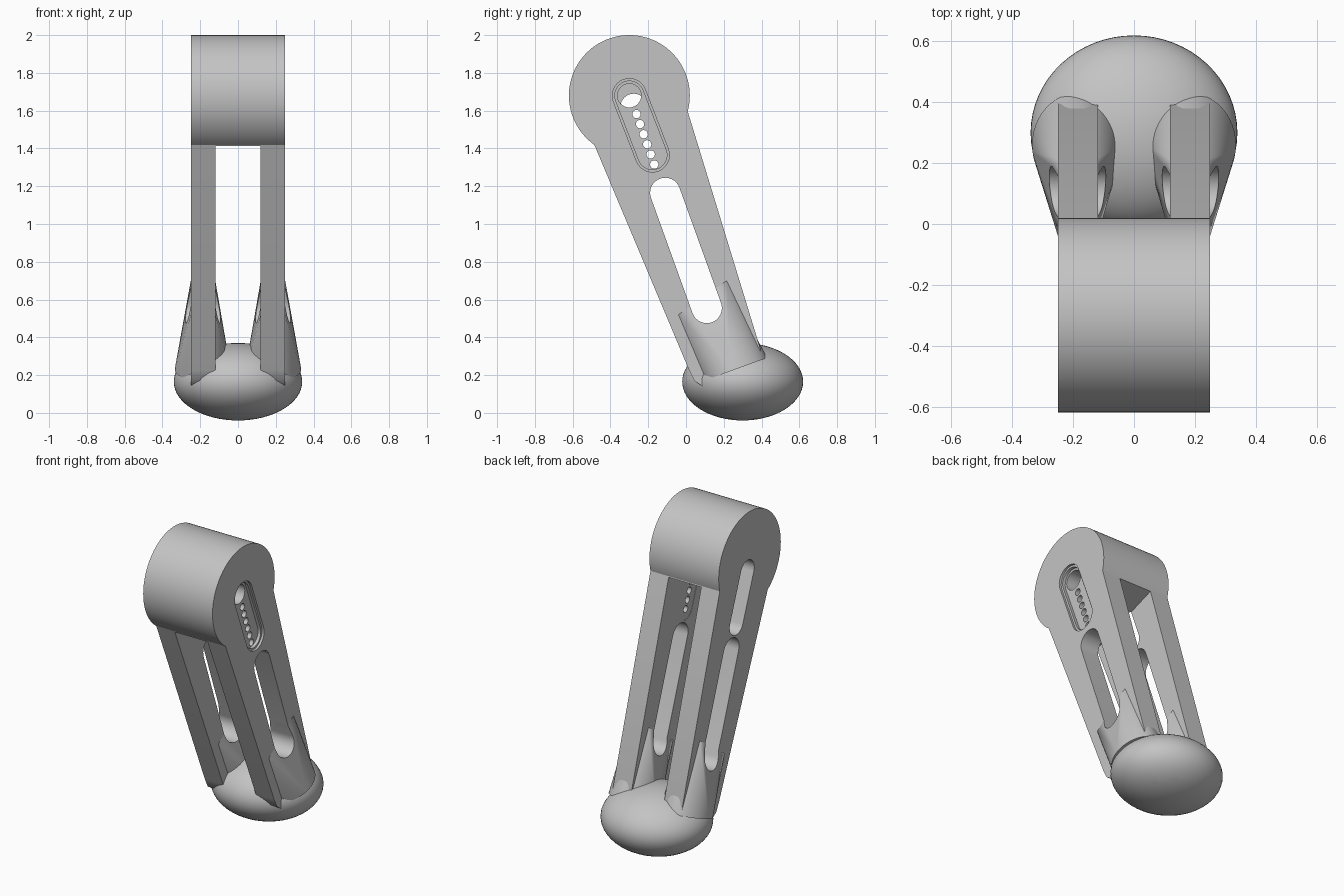
import bpy
import bmesh
from math import sin, cos, tau, radians, atan2, pi

if "Cube" in bpy.data.objects:
    bpy.data.objects.remove(bpy.data.objects["Cube"])

grey = bpy.data.materials.new("plain grey")
grey.use_nodes = True
grey.diffuse_color = (0.55, 0.55, 0.55, 1)
grey.node_tree.nodes["Principled BSDF"].inputs["Base Color"].default_value = (0.55, 0.55, 0.55, 1)


def add_object(name, bm):
    bmesh.ops.recalc_face_normals(bm, faces=bm.faces)
    mesh = bpy.data.meshes.new(name)
    bm.to_mesh(mesh)
    bm.free()
    mesh.materials.append(grey)
    obj = bpy.data.objects.new(name, mesh)
    bpy.context.collection.objects.link(obj)
    return obj


def prism(name, outline, x0, x1):
    """Side outline of (y, z) points, extruded across x."""
    bm = bmesh.new()
    face = bm.faces.new([bm.verts.new((x0, y, z)) for y, z in outline])
    new = bmesh.ops.extrude_face_region(bm, geom=[face])["geom"]
    bmesh.ops.translate(bm, vec=(x1 - x0, 0, 0),
                        verts=[v for v in new if isinstance(v, bmesh.types.BMVert)])
    return add_object(name, bm)


def circle(c, r, n=32):
    return [(c[0] + r * cos(tau * i / n), c[1] + r * sin(tau * i / n)) for i in range(n)]


def capsule(a, b, r, n=16):
    """Rounded slot outline between two centres."""
    start = atan2(b[1] - a[1], b[0] - a[0]) + pi / 2
    pts = []
    for c, base in ((a, start), (b, start + pi)):
        for i in range(n + 1):
            t = base + pi * i / n
            pts.append((c[0] + r * cos(t), c[1] + r * sin(t)))
    return pts


def combine(obj, tool, operation="DIFFERENCE", keep=False):
    mod = obj.modifiers.new("combine", "BOOLEAN")
    mod.operation, mod.solver, mod.object = operation, "EXACT", tool
    bpy.context.view_layer.objects.active = obj
    bpy.ops.object.modifier_apply(modifier=mod.name)
    if not keep:
        bpy.data.objects.remove(tool)


def smooth(obj):
    bpy.ops.object.select_all(action="DESELECT")
    obj.select_set(True)
    bpy.context.view_layer.objects.active = obj
    bpy.ops.object.shade_smooth_by_angle(angle=radians(30))


# Round head joined to the tapered leg
head = (-0.30, 1.68)
body = prism("forked_leg", circle(head, 0.32, 96), -0.25, 0.25)
taper = prism("taper", [(-0.55, 1.573), (0.016, 0.227), (0.045, 0.17), (0.09, 0.14),
                        (0.40, 0.25), (0.395, 0.335), (0.01, 1.593), (-0.002, 1.632)], -0.25, 0.25)
combine(body, taper, "UNION")

# Gap between the two arms
combine(body, prism("gap", [(-0.9, 1.262), (0.5, 1.766), (0.9, -0.2), (-0.9, -0.2)], -0.118, 0.118))

# Long window through both arms
window = prism("window_cutter", capsule((-0.11, 1.165), (0.11, 0.555), 0.08), -0.5, 0.5)
window.hide_render = True
combine(body, window, keep=True)

# Stepped pocket on one side, deep slot on the other
low = (-0.178, 1.365)
combine(body, prism("rim", capsule(head, low, 0.09), 0.235, 0.3))
combine(body, prism("pocket", capsule(head, low, 0.077), 0.215, 0.3))
combine(body, prism("slot", capsule((-0.277, 1.62), (-0.163, 1.317), 0.07), -0.3, 0.12))

# One large hole and a row of small ones in the pocket floor
combine(body, prism("hole", circle(head, 0.063), 0.05, 0.3))
for i in range(6):
    spot = (-0.262 + 0.0188 * i, 1.582 - 0.0534 * i)
    combine(body, prism("hole", circle(spot, 0.022, 20), 0.05, 0.3))
smooth(body)

# Flared collars where the arms meet the foot
for side, name in ((1, "left_collar"), (-1, "right_collar")):
    bm = bmesh.new()
    for x in (0.12, 0.25):
        for y, z in ((-0.04, 0.52), (0.215, 0.70)):
            bm.verts.new((side * x, y, z))
    for i in range(48):
        t = tau * i / 48
        u = 0.18 * sin(t)
        bm.verts.new((side * (0.187 + 0.148 * cos(t)), 0.26 + u * cos(0.35), 0.23 + u * sin(0.35)))
    bmesh.ops.convex_hull(bm, input=bm.verts)
    collar = add_object(name, bm)
    combine(collar, window, keep=True)
    smooth(collar)
bpy.data.objects.remove(window)

# Rounded foot with a shallow arched sole
bm = bmesh.new()
bmesh.ops.create_uvsphere(bm, u_segments=64, v_segments=32, radius=1)
bmesh.ops.scale(bm, vec=(0.34, 0.32, 0.205), verts=bm.verts)
bmesh.ops.translate(bm, vec=(0, 0.30, 0.165), verts=bm.verts)
foot = add_object("foot", bm)
bm = bmesh.new()
bmesh.ops.create_cone(bm, cap_ends=True, segments=256, radius1=0.8, radius2=0.8, depth=2)
for v in bm.verts:
    v.co = (v.co.x, v.co.z, v.co.y - 0.775)
combine(foot, add_object("sole_cutter", bm))
smooth(foot)
